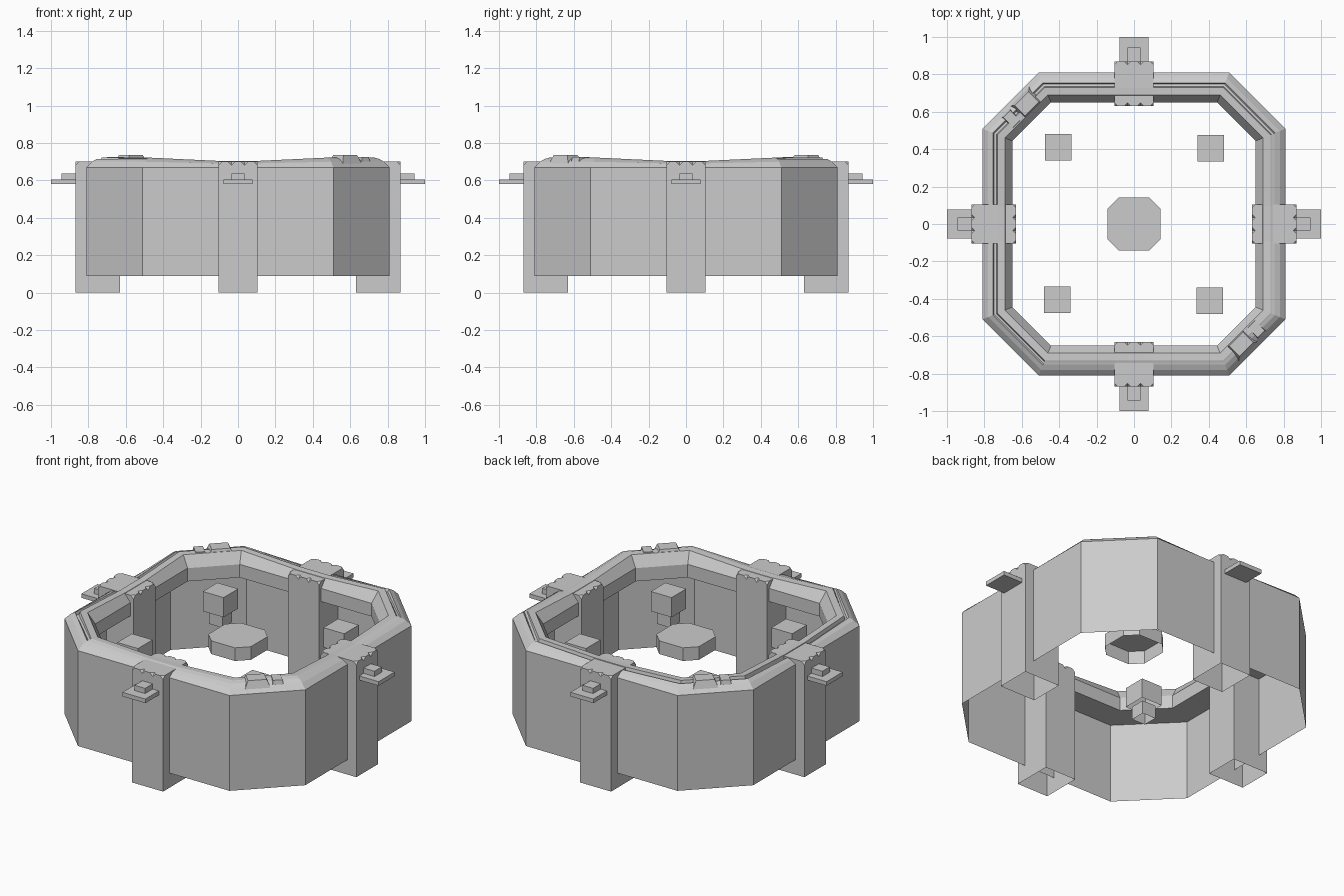
import bpy, bmesh
from math import pi, tan, radians
from mathutils import Matrix, Vector

if "Cube" in bpy.data.objects:
    bpy.data.objects.remove(bpy.data.objects["Cube"])


def make(name, bm):
    bmesh.ops.recalc_face_normals(bm, faces=bm.faces[:])
    me = bpy.data.meshes.new(name)
    bm.to_mesh(me)
    bm.free()
    ob = bpy.data.objects.new(name, me)
    bpy.context.collection.objects.link(ob)
    return ob


def prism(name, pts, z0, z1, bottom=True, top_scale=1.0, rot=0.0):
    """Extrude an outline upwards, optionally open below or tapered."""
    bm = bmesh.new()
    c = sum((Vector(p) for p in pts), Vector((0, 0))) / len(pts)
    lo = [bm.verts.new((p[0], p[1], z0)) for p in pts]
    hi = [bm.verts.new((*(c + (Vector(p) - c) * top_scale), z1)) for p in pts]
    n = len(pts)
    for i in range(n):
        j = (i + 1) % n
        bm.faces.new((lo[i], lo[j], hi[j], hi[i]))
    bm.faces.new(hi)
    if bottom:
        bm.faces.new(lo[::-1])
    bmesh.ops.rotate(bm, verts=bm.verts, matrix=Matrix.Rotation(rot, 3, 'Z'))
    return make(name, bm)


def rect(x0, x1, y0, y1):
    return [(x0, y0), (x1, y0), (x1, y1), (x0, y1)]


# Outer wall: a single open octagonal skin with its coping on top
K = tan(radians(22.5))


def loft(name, profile_at, closed):
    """Run a (inset, z) profile round the octagon; stations per quarter turn."""
    bm = bmesh.new()
    rings = []
    for k in range(4):
        for s in (-1, -0.2, 0.2, 1):
            ring = []
            for t, z in profile_at(k, s):
                half = 0.51 - K * t
                p = Vector((s * half, -(0.81 - t), z))
                ring.append(bm.verts.new(Matrix.Rotation(k * pi / 2, 3, 'Z') @ p))
            rings.append(ring)
    m = len(rings[0])
    for a, b in zip(rings, rings[1:] + rings[:1]):
        for i in range(m if closed else m - 1):
            j = (i + 1) % m
            bm.faces.new((a[i], b[i], b[j], a[j]))
    return make(name, bm)


def coping_profile(k, s):
    lift = 0.01 if abs(s) == 1 else -0.008
    groove = 0.02 if k >= 2 else 0.0
    return [(0, 0.67), (0.03, 0.695 + lift / 2), (0.055, 0.705 + lift),
            (0.062, 0.707 + lift - groove), (0.075, 0.71 + lift - groove),
            (0.08, 0.712 + lift), (0.12, 0.71 + lift), (0.16, 0.655),
            (0.16, 0.575), (0, 0.575)]


loft("wall_skin", lambda k, s: [(0, 0.09), (0, 0.67)], False)
loft("wall_coping", coping_profile, True)

# Stepped broken stones on two opposite diagonal walls
for a in (pi / 4, pi / 4 + pi):
    prism("coping_stone", rect(-0.13, 0.03, -0.92, -0.80), 0.67, 0.735,
          top_scale=0.65, rot=a)
    prism("coping_stone_low", rect(0.03, 0.10, -0.91, -0.81), 0.67, 0.725,
          top_scale=0.75, rot=a)

for k in range(4):
    rot = k * pi / 2
    # Hollow pillar with chipped top rim
    pillar = prism("pillar", rect(-0.105, 0.105, -0.87, -0.63), 0, 0.70, False, rot=rot)
    bm = bmesh.new()
    for y in (-0.87, -0.63):
        for x in (-0.105, -0.035, 0.035, 0.105):
            for depth in (0.019, -0.019):
                bmesh.ops.create_cone(
                    bm, cap_ends=True, segments=4, radius1=0.019, radius2=0,
                    depth=abs(depth),
                    matrix=Matrix.Translation((x, y, 0.70 + depth / 2))
                    @ Matrix.Rotation(0 if depth > 0 else pi, 4, 'X'))
    bmesh.ops.remove_doubles(bm, verts=bm.verts, dist=0.0005)
    inner = [f for f in bm.faces if all(abs(v.co.z - 0.70) < 1e-4 for v in f.verts)]
    bmesh.ops.delete(bm, geom=inner, context='FACES_ONLY')
    bmesh.ops.rotate(bm, verts=bm.verts, matrix=Matrix.Rotation(rot, 3, 'Z'))
    cutter = make("chip_cutter", bm)
    cutter.hide_render = True
    cutter.hide_viewport = True
    # close the pillar for cutting, then reopen its underside
    bm = bmesh.new()
    bm.from_mesh(pillar.data)
    bmesh.ops.holes_fill(bm, edges=[e for e in bm.edges if e.is_boundary])
    bmesh.ops.recalc_face_normals(bm, faces=bm.faces[:])
    bm.to_mesh(pillar.data)
    bm.free()
    mod = pillar.modifiers.new("chips", 'BOOLEAN')
    mod.operation = 'DIFFERENCE'
    mod.solver = 'EXACT'
    mod.object = cutter
    dg = bpy.context.evaluated_depsgraph_get()
    bm = bmesh.new()
    bm.from_object(pillar, dg)
    base = [f for f in bm.faces if f.calc_center_median().z < 0.001]
    bmesh.ops.delete(bm, geom=base, context='FACES_ONLY')
    pillar.modifiers.clear()
    bm.to_mesh(pillar.data)
    bm.free()
    bpy.data.objects.remove(cutter)

    # Outer ledge with a small block on it
    prism("ledge", rect(-0.077, 0.077, -1.0, -0.865), 0.58, 0.605, rot=rot)
    prism("ledge_block", rect(-0.035, 0.035, -0.943, -0.865), 0.605, 0.637, False, rot=rot)

    # Floating inner block with a narrower stem
    prism("inner_block", rect(-0.48, -0.34, -0.475, -0.335), 0.48, 0.60, False, rot=rot)
    prism("inner_stem", rect(-0.455, -0.365, -0.45, -0.36), 0.40, 0.48, False, rot=rot)

# Central octagonal cap, open underneath
c, d = 0.143, 0.08
prism("centre_cap", [(-d, -c), (d, -c), (c, -d), (c, d), (d, c), (-d, c), (-c, d), (-c, -d)],
      0.51, 0.59, False)
